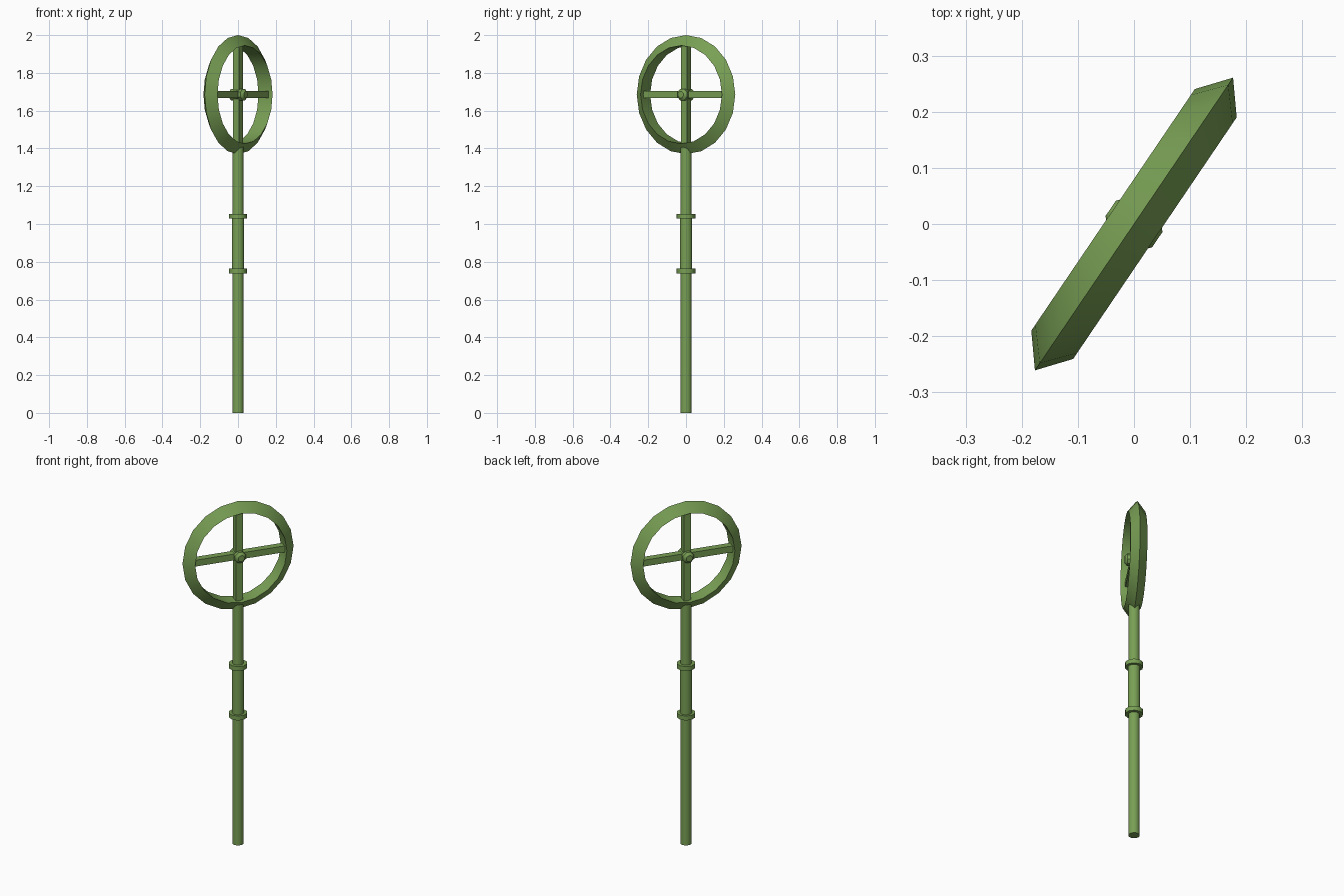
import bpy, bmesh, math
from mathutils import Matrix, Vector

if "Cube" in bpy.data.objects:
    bpy.data.objects.remove(bpy.data.objects["Cube"])

ANGLE = math.radians(55.9)          # heading of the wheel's plane
HUB_Z = 1.685
mat = bpy.data.materials.new("green")
mat.diffuse_color = (0.19, 0.35, 0.09, 1)
mat.use_nodes = True
mat.node_tree.nodes["Principled BSDF"].inputs["Base Color"].default_value = mat.diffuse_color


def lathe(name, profile, sides, matrix=Matrix(), closed=False, phase=0.0):
    """Revolve (radius, height) points about local z."""
    bm = bmesh.new()
    rings = []
    for i in range(sides):
        a = 2 * math.pi * i / sides + phase
        rings.append([bm.verts.new((r * math.cos(a), r * math.sin(a), h)) for r, h in profile])
    n = len(profile)
    for i in range(sides):
        p, q = rings[i], rings[(i + 1) % sides]
        for j in range(n if closed else n - 1):
            k = (j + 1) % n
            bm.faces.new((p[j], q[j], q[k], p[k]))
    if not closed:
        bm.faces.new([r[0] for r in reversed(rings)])
        bm.faces.new([r[-1] for r in rings])
    return finish(name, bm, matrix)


def bar(name, size, matrix):
    bm = bmesh.new()
    bmesh.ops.create_cube(bm, size=1, matrix=Matrix.Diagonal((*size, 1)))
    return finish(name, bm, matrix)


def finish(name, bm, matrix):
    bmesh.ops.recalc_face_normals(bm, faces=bm.faces)
    me = bpy.data.meshes.new(name)
    bm.to_mesh(me)
    bm.free()
    ob = bpy.data.objects.new(name, me)
    bpy.context.collection.objects.link(ob)
    ob.matrix_world = matrix
    me.materials.append(mat)
    bpy.ops.object.select_all(action='DESELECT')
    ob.select_set(True)
    bpy.context.view_layer.objects.active = ob
    bpy.ops.object.shade_smooth_by_angle(angle=math.radians(40))
    return ob


# Shaft, grip and the two collars
lathe("shaft", [(0.03, 0), (0.03, 1.42)], 16)
lathe("grip", [(0.033, 0.75), (0.033, 1.04)], 16)
for label, z in (("lower", 0.752), ("upper", 1.041)):
    lathe(label + "_collar", [(0.049, z - 0.013), (0.049, z + 0.013)], 10, phase=math.pi / 2)

# Wheel: triangular rim, cross bars and hub
heading = Matrix.Translation((0, 0, HUB_Z)) @ Matrix.Rotation(ANGLE, 4, 'Z')
axle = heading @ Matrix.Rotation(math.pi / 2, 4, 'X')
lathe("rim", [(0.315, 0), (0.26, 0.045), (0.26, -0.045)], 20, axle, closed=True)
bar("cross_bar", (0.525, 0.04, 0.037), heading)
bar("upright_bar", (0.04, 0.04, 0.525), heading)
lathe("hub", [(0.018, -0.05), (0.033, -0.037), (0.033, 0.037), (0.018, 0.05)], 8, axle,
      phase=math.pi / 8)
